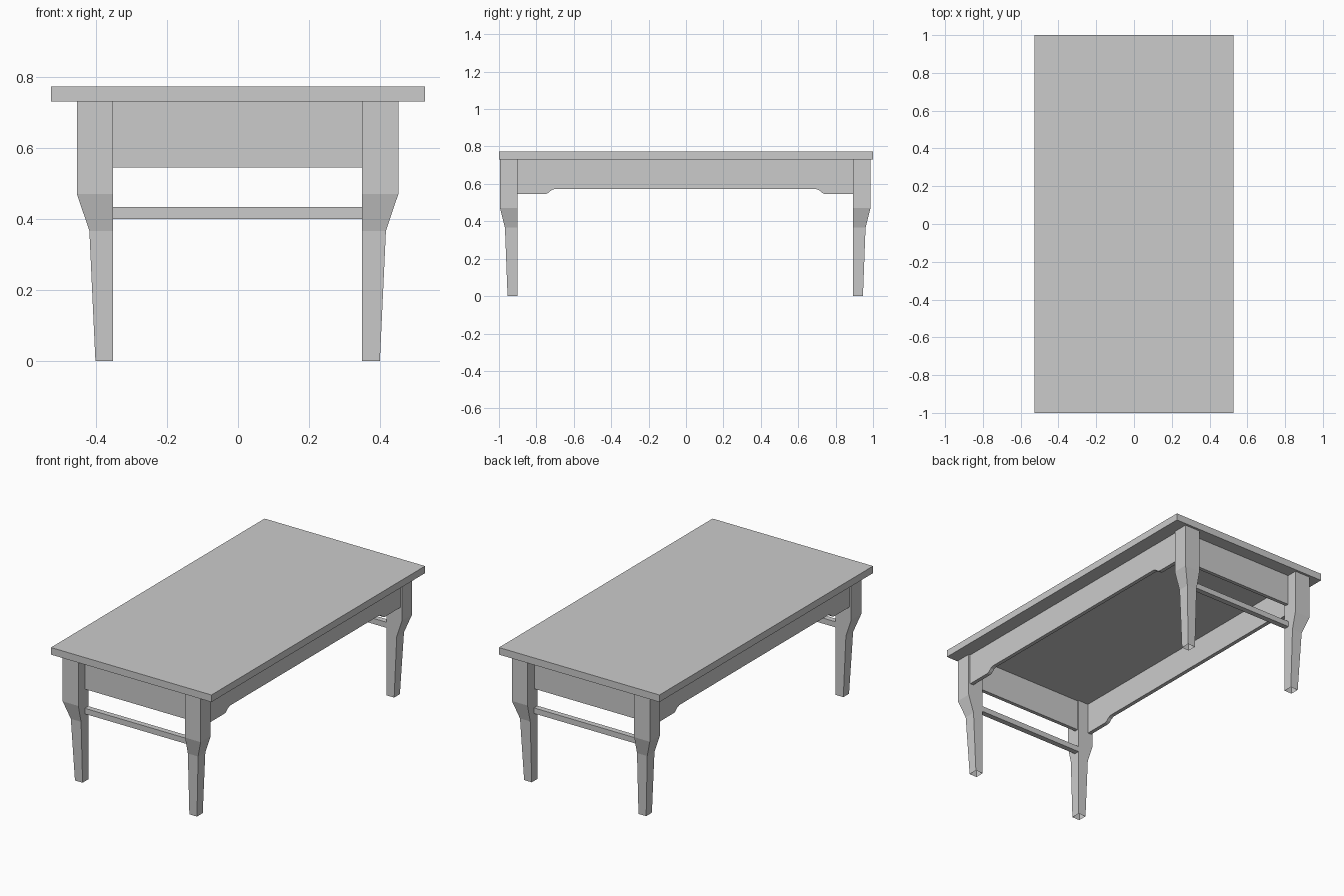
import bpy

if "Cube" in bpy.data.objects:
    bpy.data.objects.remove(bpy.data.objects["Cube"], do_unlink=True)

grey = bpy.data.materials.new("plain_grey")
grey.use_nodes = True
grey.diffuse_color = (0.6, 0.6, 0.6, 1)
grey.node_tree.nodes["Principled BSDF"].inputs["Base Color"].default_value = (0.6, 0.6, 0.6, 1)

# The frame sits very slightly off the centre of the top
SHIFT_X, SHIFT_Y = -0.001, -0.004
TOP_Z, APRON_Z = 0.73, 0.545


def make(name, verts, faces):
    mesh = bpy.data.meshes.new(name)
    mesh.from_pydata(verts, [], faces)
    mesh.materials.append(grey)
    obj = bpy.data.objects.new(name, mesh)
    bpy.context.collection.objects.link(obj)
    return obj


def loft(name, rings, capped=True):
    """Join equal rings of points into a tube, with optional end caps."""
    n = len(rings[0])
    verts = [p for ring in rings for p in ring]
    faces = [(r * n + i, r * n + (i + 1) % n, (r + 1) * n + (i + 1) % n, (r + 1) * n + i)
             for r in range(len(rings) - 1) for i in range(n)]
    if capped:
        faces += [tuple(reversed(range(n))), tuple(range(len(verts) - n, len(verts)))]
    return make(name, verts, faces)


def rect(x0, x1, y0, y1, z):
    return [(x0, y0, z), (x1, y0, z), (x1, y1, z), (x0, y1, z)]


def box(name, x0, x1, y0, y1, z0, z1):
    return loft(name, [rect(x0, x1, y0, y1, z) for z in (z0, z1)])


# Table top
box("table_top", -0.526, 0.526, -1, 1, TOP_Z, 0.772)

# Legs: straight on the inner sides, tapered on the outer sides, open underneath
INNER_X, INNER_Y = 0.35, 0.896
LEG = [(0, 0.05, 0.054), (0.366, 0.067, 0.068), (0.47, 0.102, 0.094), (TOP_Z, 0.102, 0.094)]
for sx, side in ((-1, "right"), (1, "left")):
    for sy, end in ((-1, "front"), (1, "back")):
        rings = []
        for z, wide, deep in LEG:
            xs = sorted((sx * INNER_X + SHIFT_X, sx * (INNER_X + wide) + SHIFT_X))
            ys = sorted((sy * INNER_Y + SHIFT_Y, sy * (INNER_Y + deep) + SHIFT_Y))
            rings.append(rect(*xs, *ys, z))
        loft(f"{end}_{side}_leg", rings, capped=False)

# End aprons and the stretchers below them
x0, x1 = SHIFT_X - INNER_X, SHIFT_X + INNER_X
for sy, end in ((-1, "front"), (1, "back")):
    ya, yb = sorted((sy * 0.926 + SHIFT_Y, sy * 0.904 + SHIFT_Y))
    box(f"{end}_apron", x0, x1, ya, yb, APRON_Z, TOP_Z)
    ya, yb = sorted((sy * 0.929 + SHIFT_Y, sy * 0.896 + SHIFT_Y))
    box(f"{end}_stretcher", x0, x1, ya, yb, 0.4, 0.433)

# Side aprons with a raised lower edge between shaped ends
half = [(INNER_Y, TOP_Z), (INNER_Y, APRON_Z), (0.746, APRON_Z), (0.732, 0.552),
        (0.716, 0.566), (0.697, 0.573)]
outline = [(-y, z) for y, z in half] + [(y, z) for y, z in reversed(half)]
for sx, side in ((-1, "right"), (1, "left")):
    xs = sorted((sx * 0.418 + SHIFT_X, sx * 0.441 + SHIFT_X))
    loft(f"{side}_apron", [[(x, y + SHIFT_Y, z) for y, z in outline] for x in xs])
